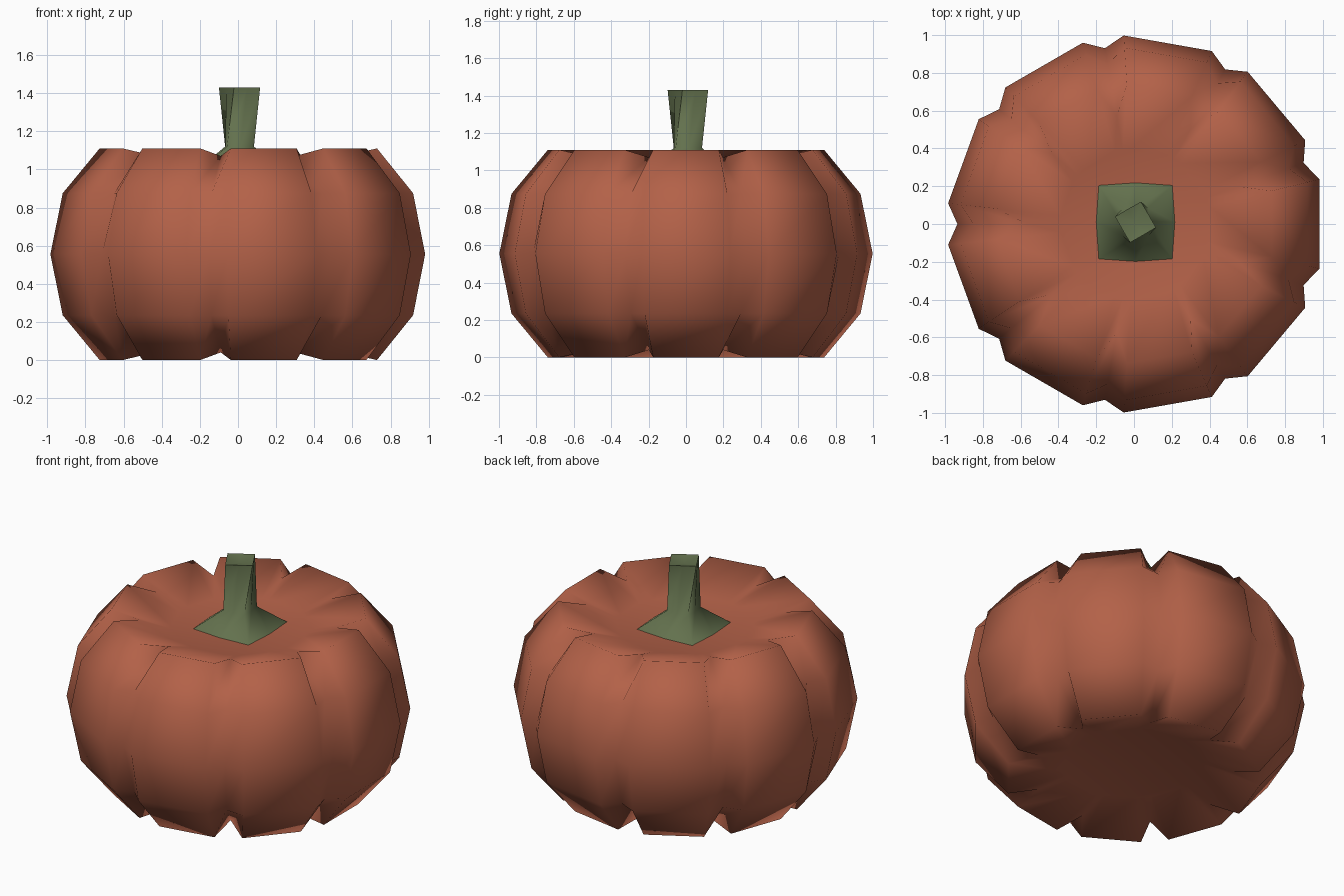
import bpy
import bmesh
from math import cos, sin, radians

cube = bpy.data.objects.get("Cube")
if cube:
    bpy.data.objects.remove(cube, do_unlink=True)


def material(name, rgb):
    m = bpy.data.materials.new(name)
    m.use_nodes = True
    m.diffuse_color = (*rgb, 1)
    bsdf = m.node_tree.nodes["Principled BSDF"]
    bsdf.inputs["Base Color"].default_value = (*rgb, 1)
    bsdf.inputs["Roughness"].default_value = 0.9
    return m


def loft(name, rings, mat, close_bottom=True, cap_z=None):
    """Skin closed rings of points; the top is a flat cap or a fan to cap_z."""
    bm = bmesh.new()
    loops = [[bm.verts.new(p) for p in ring] for ring in rings]
    n = len(loops[0])
    for low, high in zip(loops, loops[1:]):
        for i in range(n):
            j = (i + 1) % n
            bm.faces.new((low[i], low[j], high[j], high[i]))
    if close_bottom:
        bm.faces.new(loops[0][::-1])
    top = loops[-1]
    if cap_z is None:
        bm.faces.new(top)
    else:
        x = sum(v.co.x for v in top) / n
        y = sum(v.co.y for v in top) / n
        tip = bm.verts.new((x, y, cap_z))
        for i in range(n):
            bm.faces.new((top[i], top[(i + 1) % n], tip))
    mesh = bpy.data.meshes.new(name)
    bm.to_mesh(mesh)
    bm.free()
    mesh.materials.append(mat)
    obj = bpy.data.objects.new(name, mesh)
    bpy.context.collection.objects.link(obj)
    for poly in mesh.polygons:
        poly.use_smooth = True
    return obj


orange = material("pumpkin orange", (0.45, 0.12, 0.065))
green = material("stem green", (0.125, 0.165, 0.075))

# Ribbed body: nine lobes, each with two ridge columns and one valley column
LOBES, HALF, H = 9, 13.7, 1.11
ridge = [(0.4, 0.1), (0.74, 0), (0.935, 0.235), (1, H / 2)]
valley = [(0.4, 0.1), (0.58, 0.04), (0.86, 0.235), (0.945, H / 2)]


def mirrored(profile):
    return profile + [(r, H - z) for r, z in profile[-2::-1]]


columns = []
for k in range(LOBES):
    a = k * 360 / LOBES
    columns += [(a - HALF, mirrored(ridge)), (a + HALF, mirrored(ridge)),
                (a + 180 / LOBES, mirrored(valley))]
rings = []
for level in range(len(columns[0][1])):
    ring = []
    for angle, profile in columns:
        r, z = profile[level]
        ring.append((r * cos(radians(angle)) + 0.01, r * sin(radians(angle)), z))
    rings.append(ring)
loft("pumpkin_body", rings, orange)

# Twisted stem with a square flared foot: corner radius, side radius, z, twist
stem_levels = [(0.275, 0.208, 1.01, 0), (0.1, 0.075, 1.12, 4), (0.112, 0.08, 1.43, 30)]
rings = []
for corner, side, z, twist in stem_levels:
    ring = []
    for i in range(8):
        a = radians(i * 45 + twist)
        r = corner if i % 2 else side
        ring.append((r * cos(a) + 0.008, r * sin(a) + 0.01, z))
    rings.append(ring)
stem = loft("stem", rings, green, close_bottom=False, cap_z=1.41)

# Keep the cut end of the stem crisp
bpy.ops.object.select_all(action="DESELECT")
stem.select_set(True)
bpy.context.view_layer.objects.active = stem
bpy.ops.object.shade_smooth_by_angle(angle=radians(70))
